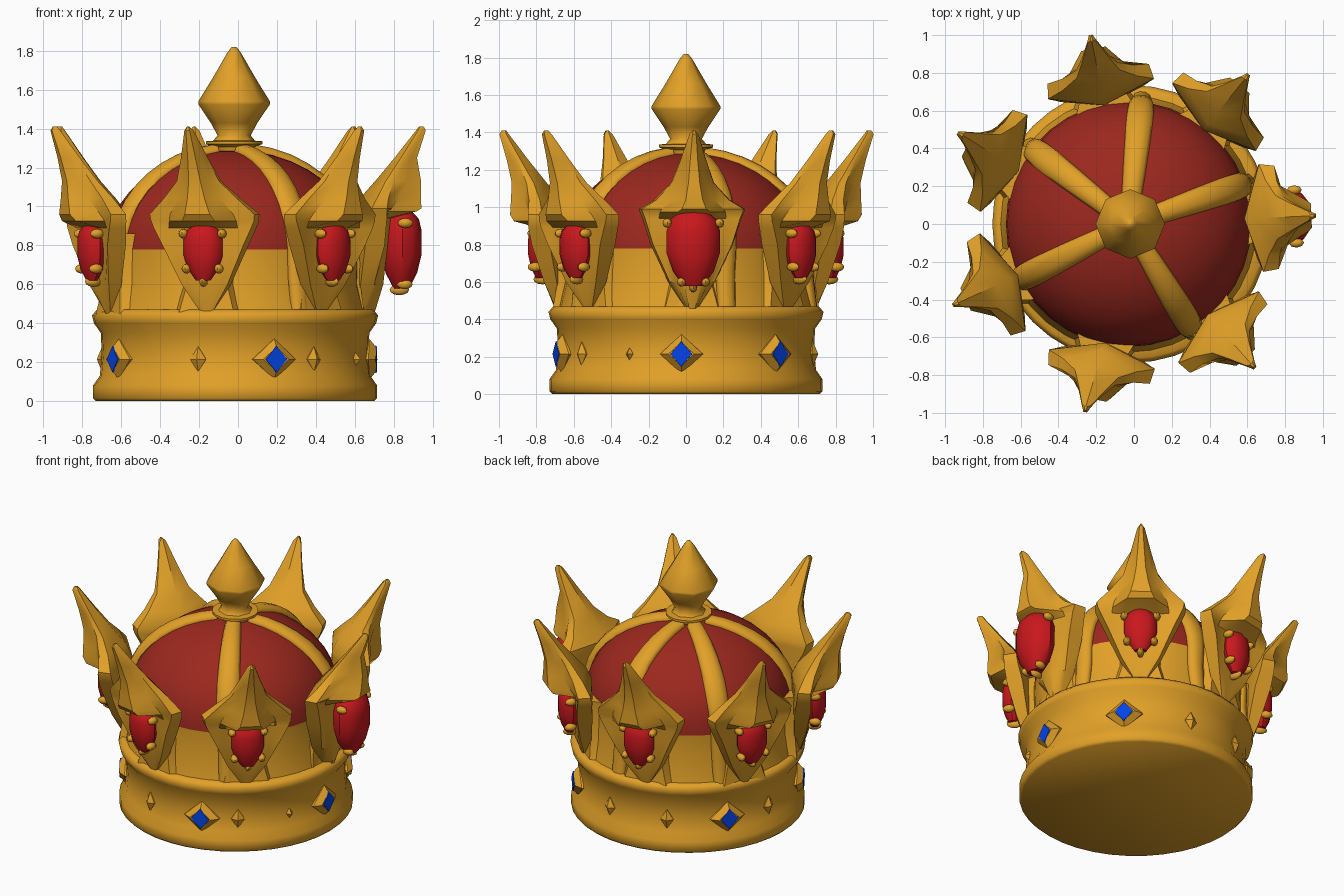
import bpy, bmesh
from math import sin, cos, pi, radians
from mathutils import Matrix, Vector

cube = bpy.data.objects.get("Cube")
if cube:
    bpy.data.objects.remove(cube, do_unlink=True)


def material(name, rgb):
    m = bpy.data.materials.new(name)
    m.use_nodes = True
    m.diffuse_color = (*rgb, 1)
    bsdf = m.node_tree.nodes["Principled BSDF"]
    bsdf.inputs["Base Color"].default_value = (*rgb, 1)
    bsdf.inputs["Roughness"].default_value = 0.6
    return m


GOLD = material("gold", (0.76, 0.355, 0.021))
CLOTH = material("red cloth", (0.33, 0.021, 0.013))
RUBY = material("ruby red", (0.58, 0.009, 0.012))
SAPPHIRE = material("sapphire blue", (0.001, 0.06, 0.84))


def finish(name, bm, mat, matrix=None, angle=40):
    bmesh.ops.recalc_face_normals(bm, faces=bm.faces)
    if matrix:
        bm.transform(matrix)
    me = bpy.data.meshes.new(name)
    bm.to_mesh(me)
    bm.free()
    me.materials.append(mat)
    ob = bpy.data.objects.new(name, me)
    bpy.context.collection.objects.link(ob)
    bpy.ops.object.select_all(action='DESELECT')
    ob.select_set(True)
    bpy.context.view_layer.objects.active = ob
    bpy.ops.object.shade_smooth_by_angle(angle=radians(angle))


def loft(name, rings, mat, matrix=None, angle=40):
    """Skin closed rings of points and cap both ends."""
    bm = bmesh.new()
    loops = [[bm.verts.new(p) for p in ring] for ring in rings]
    n = len(loops[0])
    for a, b in zip(loops, loops[1:]):
        for i in range(n):
            j = (i + 1) % n
            bm.faces.new((a[i], a[j], b[j], b[i]))
    bm.faces.new(loops[0][::-1])
    bm.faces.new(loops[-1])
    finish(name, bm, mat, matrix, angle)


def ellipse(x, z, rx, ry, sides):
    return [(x + rx * cos(2 * pi * i / sides), ry * sin(2 * pi * i / sides), z)
            for i in range(sides)]


def lathe(name, profile, mat, sides, x, angle=40):
    loft(name, [ellipse(x, z, r, r, sides) for r, z in profile], mat, None, angle)


def around(deg, x):
    return Matrix.Translation((x, 0, 0)) @ Matrix.Rotation(radians(deg), 4, 'Z')


# Base band, drum and domed cloth cap
lathe("base_band", [(0.715, 0), (0.73, 0.015), (0.73, 0.08), (0.695, 0.13), (0.685, 0.24),
                    (0.69, 0.35), (0.725, 0.4), (0.735, 0.44), (0.71, 0.47), (0.62, 0.46)],
      GOLD, 40, -0.015, 60)
lathe("drum", [(0.685, 0.44), (0.645, 0.6), (0.65, 0.78)], GOLD, 36, -0.028)
DOME_R, DOME_Z, DOME_H = 0.65, 0.78, 0.51


def dome_point(t):
    return DOME_R * cos(t), DOME_Z + DOME_H * sin(t)


lathe("cloth_dome", [dome_point(pi / 2 * i / 10 * 0.99) for i in range(11)], CLOTH, 36, -0.028)

# Rounded ribs over the dome, running down the drum
for k, deg in enumerate((19, 84, 142, 207, 301)):
    rings = []
    path = [(0.67, 0.45), (0.645, 0.65)] + [dome_point(pi / 2 * i / 10) for i in range(10)]
    for i, (r, z) in enumerate(path):
        out = Vector((r / DOME_R ** 2, 0, max(z - DOME_Z, 0) / DOME_H ** 2)).normalized()
        width = 0.05 + 0.02 * sin(pi * i / 11)
        base = Vector((r, 0, z))
        rings.append([base + out * 0.038 * sin(a) + Vector((0, width * cos(a), 0))
                      for a in (2 * pi * j / 10 for j in range(10))])
    loft(f"dome_rib_{k}", rings, GOLD, around(deg, -0.028), 60)

# Finial with its collar
lathe("finial_collar", [(0.09, 1.27), (0.10, 1.305), (0.145, 1.32), (0.145, 1.335), (0.08, 1.34)],
      GOLD, 16, -0.02)
lathe("finial", [(0.11, 1.335), (0.085, 1.365), (0.12, 1.43), (0.184, 1.525), (0.184, 1.54),
                 (0.11, 1.66), (0.035, 1.79), (0.012, 1.82)], GOLD, 8, -0.02, 85)

# Flared points: height, wing width, back, wing back, wing front,
# hollow radius and width, hood radius and width
SECTIONS = [
    (0.43, 0.015, 0.66, 0.67, 0.69, 0.695, 0.012, 0.70, 0.008),
    (0.60, 0.125, 0.65, 0.68, 0.75, 0.755, 0.09, 0.75, 0.05),
    (0.80, 0.22, 0.64, 0.70, 0.80, 0.78, 0.155, 0.77, 0.10),
    (0.89, 0.265, 0.64, 0.72, 0.81, 0.79, 0.18, 0.785, 0.10),
    (0.925, 0.28, 0.64, 0.725, 0.81, 0.80, 0.175, 0.92, 0.085),
    (0.96, 0.285, 0.64, 0.73, 0.81, 0.82, 0.165, 0.945, 0.065),
    (1.04, 0.20, 0.68, 0.76, 0.82, 0.86, 0.11, 0.945, 0.045),
    (1.13, 0.115, 0.76, 0.81, 0.85, 0.90, 0.065, 0.945, 0.03),
    (1.25, 0.07, 0.86, 0.89, 0.91, 0.945, 0.04, 0.975, 0.02),
    (1.39, 0.024, 0.97, 0.98, 0.99, 1.005, 0.016, 1.02, 0.01),
    (1.41, 0.006, 0.985, 0.99, 1.00, 1.005, 0.005, 1.01, 0.003),
]
# Ruby outline: relative height and width
GEM = ((-1, 0.38), (-0.6, 0.77), (-0.1, 1), (0.5, 1), (0.82, 0.86), (1, 0.55))


def bead(name, pos, size, matrix):
    bm = bmesh.new()
    bmesh.ops.create_uvsphere(bm, u_segments=8, v_segments=6, radius=1)
    for v in bm.verts:
        v.co = Vector(pos) + Vector(a * b for a, b in zip(v.co, size))
    finish(name, bm, GOLD, matrix, 60)


for k, deg in enumerate((2.5, 51, 101, 154, 205, 259.5, 311.5)):
    big = k == 0
    lean = -0.04 if k in (3, 5) else 0
    place = around(deg, -0.055 if big else -0.035)
    rings = []
    for z, w, b, wb, wf, hr, hw, f, fw in SECTIONS:
        if big and z < 1.2:  # the side point is fuller, with a higher hood
            f += 0.05
            hr += 0.02
            z += 0.05 if 0.85 < z < 0.95 else 0.03 if z < 1 and z > 0.95 else 0
        s = lean * max(z - 0.93, 0) / 0.48
        rings.append([(b, s, z), (wb, s - w, z), (wf, s - w * 0.96, z), (hr, s - hw, z),
                      (f, s - fw, z), (f, s + fw, z), (hr, s + hw, z),
                      (wf, s + w * 0.96, z), (wb, s + w, z)])
    loft(f"crown_point_{k}", rings, GOLD, place, 35)

    # Tapered support behind each point
    rings = [[(0.58, -w, z), (r, -w * 0.7, z), (r, w * 0.7, z), (0.58, w, z)]
             for z, w, r in ((0.44, 0.21, 0.70), (0.60, 0.15, 0.68), (0.86, 0.17, 0.70))]
    loft(f"point_support_{k}", rings, GOLD, place, 35)

    # Ruby, larger on the side point, held by small beads
    s = 1.4 if big else 1.0
    xc = 0.895 if big else 0.79
    zc = 0.775 if big else 0.76
    depth = 0.105 if big else 0.068
    loft(f"ruby_{k}", [ellipse(xc, zc + h * 0.14 * s, depth * m, 0.102 * s * m, 12)
                       for h, m in GEM], RUBY, place, 35)
    lower = (0.045, -0.125) if big else (0.085, -0.08)
    for side in (-1, 1):
        for name, (y, dz) in (("upper", (0.1, 0.1)), ("lower", lower)):
            bead(f"bead_{name}_{k}_{side}", (xc + 0.015, side * y * s, zc + dz * s),
                 (0.04, 0.025, 0.025), place)
    bead(f"bead_bottom_{k}", (xc - 0.01, 0, zc - 0.145 * s), (0.05, 0.022, 0.028), place)


# Diamond studs on the band
def stud(name, deg, w, h, steps, mat):
    """Stack of shrinking diamonds, given as (radius, scale)."""
    z = 0.215
    rings = [[(r, -w * s, z), (r, 0, z - h * s), (r, w * s, z), (r, 0, z + h * s)]
             for r, s in steps]
    loft(name, rings, mat, around(deg, -0.015), 20)


for k, deg in enumerate((-2, 44, 146, 210, 287)):
    stud(f"sapphire_mount_{k}", deg, 0.115, 0.105, ((0.66, 1), (0.69, 1), (0.725, 0.6)), GOLD)
    stud(f"sapphire_{k}", deg, 0.06, 0.07, ((0.72, 1), (0.729, 0.95)), SAPPHIRE)
for k, deg in enumerate((80, 114, 172, 254, 306, 334)):
    f = 0.5 if deg == 334 else 1
    stud(f"small_stud_{k}", deg, 0.042 * f, 0.065 * f, ((0.66, 1), (0.69, 1), (0.715, 0.1)), GOLD)
